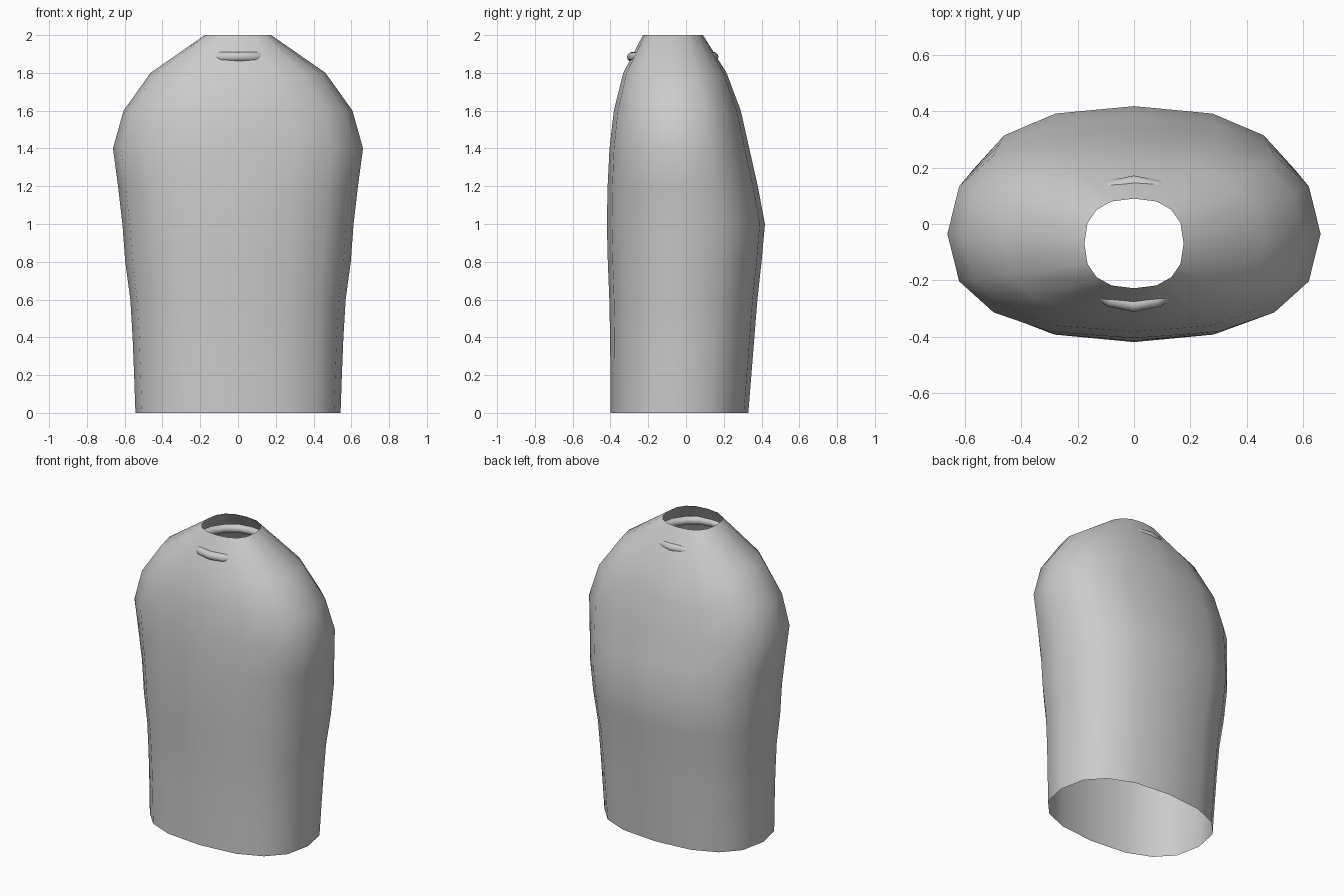
import bpy, bmesh
from math import sin, cos, pi, copysign, radians

if "Cube" in bpy.data.objects:
    bpy.data.objects.remove(bpy.data.objects["Cube"])

SIDES = 16
POWER = 0.82  # slightly squared ellipse

# Rings of the body: z, half width, front y, back y
RINGS = [
    (0.0, 0.543, -0.400, 0.330),
    (0.2, 0.550, -0.400, 0.346),
    (0.4, 0.558, -0.402, 0.362),
    (0.6, 0.570, -0.406, 0.378),
    (0.8, 0.597, -0.414, 0.400),
    (1.0, 0.612, -0.419, 0.418),
    (1.2, 0.635, -0.415, 0.380),
    (1.4, 0.662, -0.405, 0.335),
    (1.6, 0.606, -0.382, 0.290),
    (1.8, 0.463, -0.332, 0.215),
    (2.0, 0.176, -0.228, 0.090),
]


def rounded(v):
    return 0.0 if abs(v) < 1e-6 else copysign(abs(v) ** POWER, v)


# Torso shell, open at the hem and neck
bm = bmesh.new()
loops = []
for z, rx, front, back in RINGS:
    cy, ry = (front + back) / 2, (back - front) / 2
    angles = [2 * pi * i / SIDES for i in range(SIDES)]
    loops.append([bm.verts.new((rx * rounded(cos(a)), cy + ry * rounded(sin(a)), z))
                  for a in angles])
for low, high in zip(loops, loops[1:]):
    for i in range(SIDES):
        j = (i + 1) % SIDES
        bm.faces.new((low[i], low[j], high[j], high[i]))
mesh = bpy.data.meshes.new("torso_shell")
bm.to_mesh(mesh)
bm.free()
torso = bpy.data.objects.new("torso_shell", mesh)
bpy.context.collection.objects.link(torso)
for p in mesh.polygons:
    p.use_smooth = True

# Neck ring just under the opening, breaking the surface front and back
bpy.ops.mesh.primitive_torus_add(major_radius=0.216, minor_radius=0.026,
                                 major_segments=16, minor_segments=12,
                                 location=(0, -0.07, 1.885))
ring = bpy.context.object
ring.name = "neck_ring"
bpy.ops.object.shade_smooth_by_angle(angle=radians(60))
